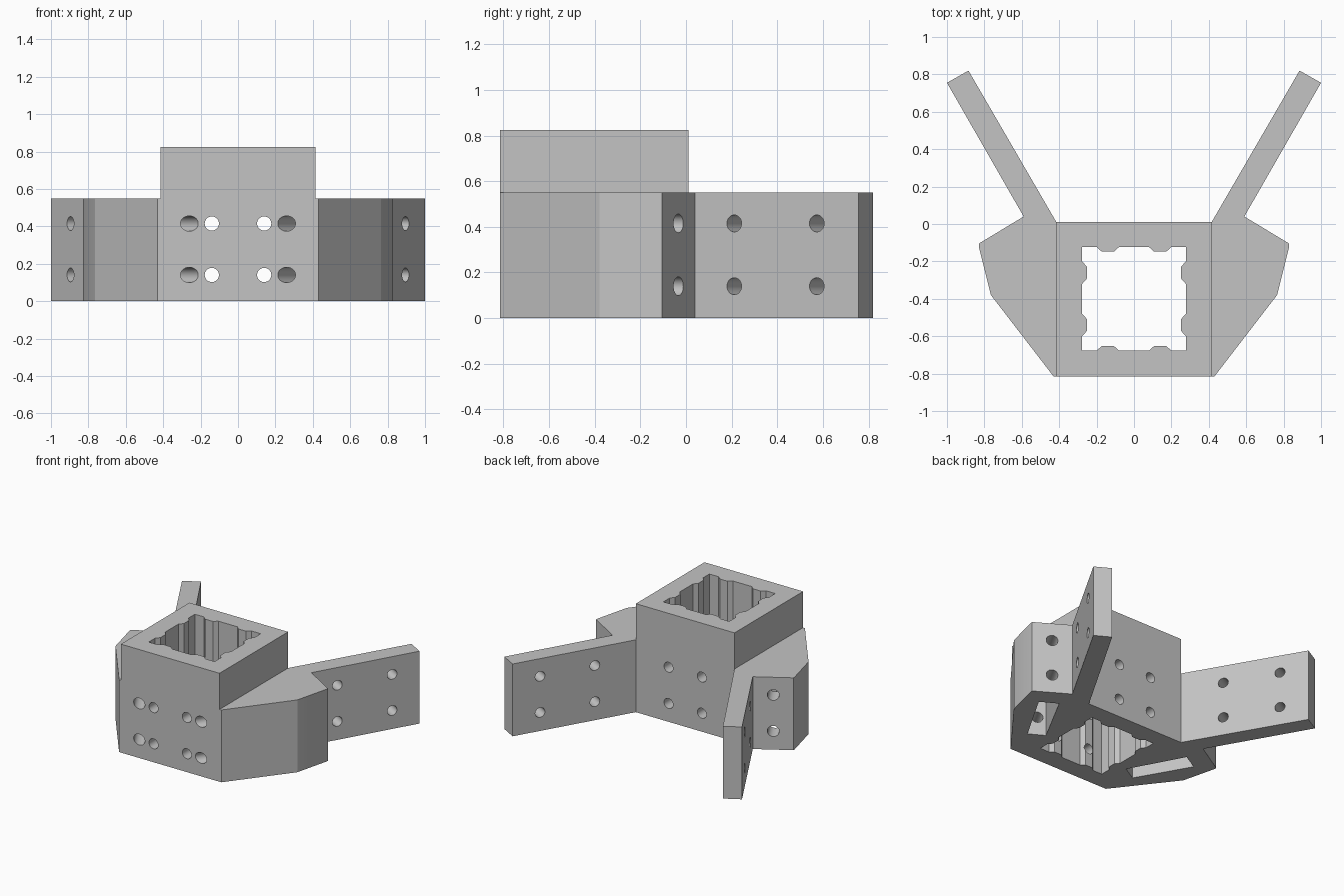
import bpy, bmesh
from math import radians, cos, sin, pi
from mathutils import Vector

cube = bpy.data.objects.get("Cube")
if cube:
    bpy.data.objects.remove(cube, do_unlink=True)

grey = bpy.data.materials.new("plain grey")
grey.use_nodes = True
colour = (0.55, 0.55, 0.55, 1)
grey.diffuse_color = colour
grey.node_tree.nodes["Principled BSDF"].inputs["Base Color"].default_value = colour

LOW, HIGH = 0.55, 0.825      # height of the wings and of the socket
MID_Y = -0.4                 # centre of the socket
ALONG = Vector((0.5, 0.866, 0))     # direction of the left arm
ACROSS = Vector((0.866, -0.5, 0))   # normal of the left arm's outer face


def prism(name, points, z0, z1):
    """Extrude a flat outline upward."""
    bm = bmesh.new()
    face = bm.faces.new([bm.verts.new((x, y, z0)) for x, y in points])
    top = bmesh.ops.extrude_face_region(bm, geom=[face])["geom"]
    bmesh.ops.translate(bm, vec=(0, 0, z1 - z0),
                        verts=[v for v in top if isinstance(v, bmesh.types.BMVert)])
    bmesh.ops.recalc_face_normals(bm, faces=bm.faces)
    mesh = bpy.data.meshes.new(name)
    bm.to_mesh(mesh)
    bm.free()
    mesh.materials.append(grey)
    ob = bpy.data.objects.new(name, mesh)
    bpy.context.collection.objects.link(ob)
    return ob


def rod(centre, direction, length, radius):
    """Round cutter for a screw hole."""
    outline = [(radius * cos(i * pi / 16), radius * sin(i * pi / 16)) for i in range(32)]
    ob = prism("hole_cutter", outline, -length / 2, length / 2)
    ob.rotation_euler = Vector(direction).to_track_quat("Z", "Y").to_euler()
    ob.location = centre
    return ob


def combine(body, tool, operation):
    bpy.context.view_layer.update()
    mod = body.modifiers.new(operation.lower(), "BOOLEAN")
    mod.operation, mod.solver, mod.object = operation, "EXACT", tool
    bpy.context.view_layer.objects.active = body
    bpy.ops.object.modifier_apply(modifier=mod.name)
    bpy.data.objects.remove(tool, do_unlink=True)


# Wings and arms, one half outlined and mirrored
half = [(0.43, -0.815), (0.765, -0.38), (0.83, -0.12), (0.83, -0.105),
        (0.59, 0.04), (1.0, 0.755), (0.885, 0.82), (0.415, 0.01)]
bracket = prism("bracket_body", half + [(-x, y) for x, y in reversed(half)], 0, LOW)

# Raised square socket
w = 0.415
socket = prism("raised_socket", [(-w, -0.815), (w, -0.815), (w, 0.01), (-w, 0.01)], 0, HIGH)
combine(bracket, socket, "UNION")

# Ribbed square bore: one wall profile turned four times
r, d = 0.277, 0.252
wall = [(-r, r), (-0.2, r), (-0.172, d), (-0.108, d), (-0.08, r),
        (0.08, r), (0.108, d), (0.172, d), (0.2, r)]
bore = []
for turn in range(4):
    for x, y in wall:
        for _ in range(turn):
            x, y = y, -x
        bore.append((x, y + MID_Y))
combine(bracket, prism("bore_cutter", bore, -0.1, 1), "DIFFERENCE")

for side in (1, -1):
    flip = Vector((side, 1, 1))
    # Pocket open to the underside of the wing
    pocket = []
    for a, b in ((0.31, -0.062), (0.31, 0.068), (0.76, 0.068), (0.76, -0.075)):
        p = Vector((0.26, -0.815, 0)) + ALONG * a + ACROSS * b
        pocket.append((p.x * side, p.y))
    combine(bracket, prism("pocket_cutter", pocket, -0.1, 0.5), "DIFFERENCE")
    for z in (0.14, 0.415):
        # Straight holes through the socket
        combine(bracket, rod((0.14 * side, MID_Y, z), (0, 1, 0), 1.2, 0.038), "DIFFERENCE")
        # Slanted holes through the wing
        centre = Vector((0.485, -0.425, z)) * flip
        combine(bracket, rod(centre, ALONG * flip, 1.3, 0.041), "DIFFERENCE")
        # Holes across the arm
        for x, y in ((0.63, 0.245), (0.84, 0.605)):
            centre = Vector((x, y, z)) * flip
            combine(bracket, rod(centre, ACROSS * flip, 0.24, 0.037), "DIFFERENCE")

# Smooth hole walls, crisp flat faces
bpy.ops.object.select_all(action="DESELECT")
bracket.select_set(True)
bpy.context.view_layer.objects.active = bracket
bpy.ops.object.shade_smooth_by_angle(angle=radians(18))
